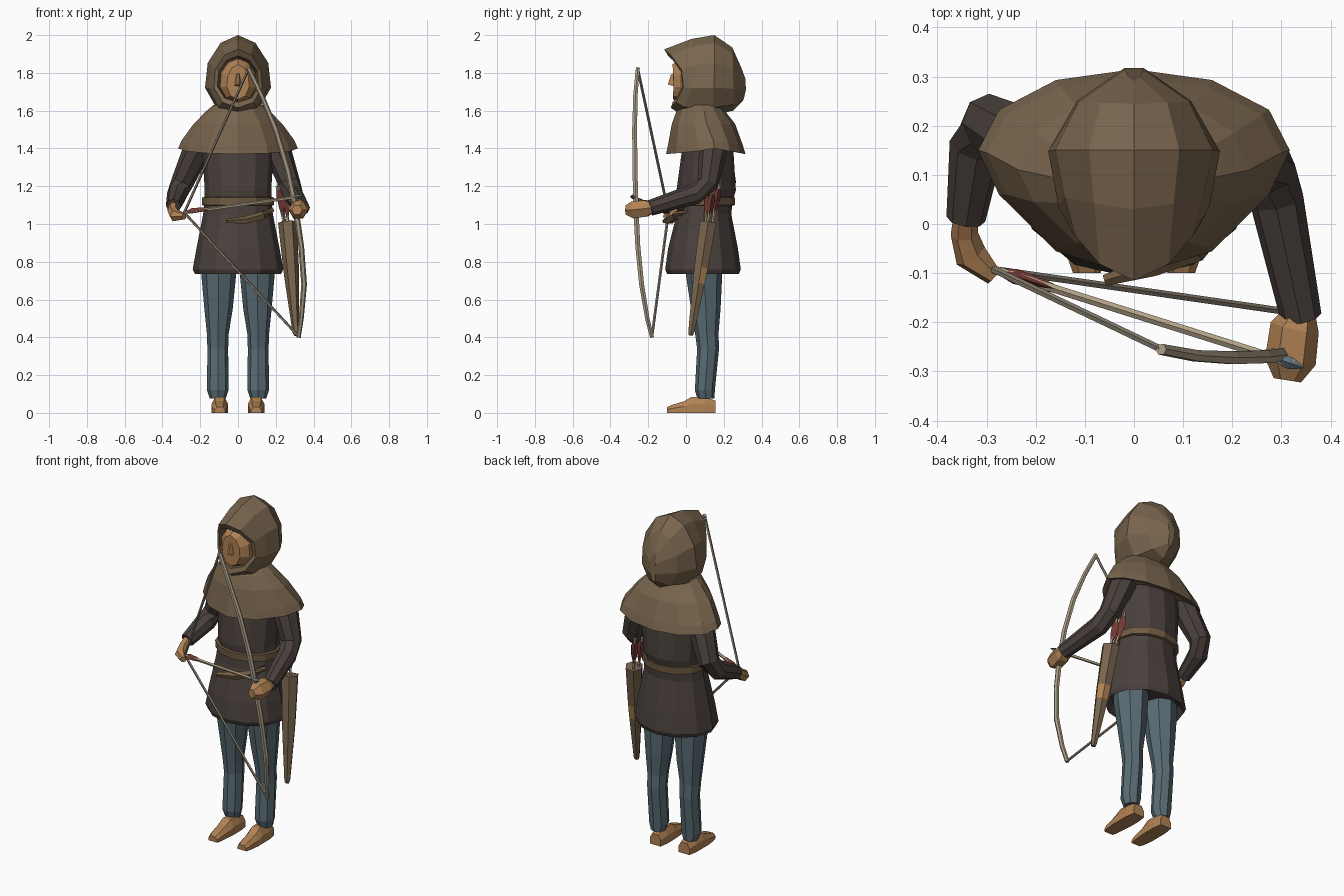
import bpy, bmesh, math
from mathutils import Vector


def material(name, r, g, b):
    m = bpy.data.materials.new(name)
    m.diffuse_color = (r, g, b, 1)
    return m


HOOD = material("brown wool", .19, .13, .075)
TUNIC = material("dark cloth", .068, .052, .046)
BLUE = material("blue trousers", .10, .15, .175)
SKIN = material("tan skin", .44, .225, .09)
LEATHER = material("belt leather", .16, .105, .055)
WOOD = material("bow wood", .41, .34, .24)
CORD = material("string cord", .27, .225, .175)
RED = material("red feather", .18, .045, .035)
STEEL = material("steel", .13, .17, .20)
SHAFT = material("pale shaft", .45, .37, .25)


def loft(name, rings, mat):
    """Skin a list of equal-length point rings and cap both ends."""
    bm = bmesh.new()
    vs = [[bm.verts.new(p) for p in r] for r in rings]
    n = len(vs[0])
    for a, b in zip(vs, vs[1:]):
        for i in range(n):
            j = (i + 1) % n
            bm.faces.new((a[i], a[j], b[j], b[i]))
    bm.faces.new(vs[0])
    bm.faces.new(vs[-1])
    bmesh.ops.recalc_face_normals(bm, faces=bm.faces)
    me = bpy.data.meshes.new(name)
    bm.to_mesh(me)
    bm.free()
    me.materials.append(mat)
    ob = bpy.data.objects.new(name, me)
    bpy.context.collection.objects.link(ob)
    return ob


def level(z, cx, cy, rx, ry, n=12):
    """Horizontal ellipse ring."""
    return [(cx + rx * math.cos(2 * math.pi * i / n),
             cy + ry * math.sin(2 * math.pi * i / n), z) for i in range(n)]


def drape(z, rx, yside, yfront, yback, dip=0, n=12):
    """Cape ring: sides swept back, front drawn to a blunt point, dipped hem."""
    out = []
    for i in range(n):
        s = math.sin(2 * math.pi * i / n)
        y = yside + (yback - yside) * s if s > 0 else yside + (yfront - yside) * abs(s) ** 1.5
        out.append((rx * math.cos(2 * math.pi * i / n), y, z - dip * abs(s)))
    return out


def upright(w, ytop, ymid, ybot, ztop, zbot, n=10, egg=.1):
    """Egg-shaped ring facing forward, with its own side profile."""
    out = []
    for i in range(n):
        a = 2 * math.pi * i / n
        t = math.cos(a)
        y = ymid + (ytop - ybot) / 2 * t + ((ytop + ybot) / 2 - ymid) * t * t
        out.append((w * math.sin(a) * (1 - egg * t), y,
                    (ztop + zbot) / 2 + (ztop - zbot) / 2 * t))
    return out


def tube(name, path, radii, mat, n=6):
    pts = [Vector(p) for p in path]
    rings = []
    for i, p in enumerate(pts):
        d = (pts[min(i + 1, len(pts) - 1)] - pts[max(i - 1, 0)]).normalized()
        ref = Vector((1, 0, 0)) if abs(d.x) < .75 else Vector((0, 0, 1))
        u = (ref - d * ref.dot(d)).normalized()
        v = d.cross(u)
        r = radii[i] if isinstance(radii, (list, tuple)) else radii
        rings.append([p + r * (u * math.cos(2 * math.pi * k / n)
                               + v * math.sin(2 * math.pi * k / n)) for k in range(n)])
    return loft(name, rings, mat)


def arrow(name, tail, tip, f0, f1, r=.008, fr=.022):
    """Shaft with a three-sided feather bundle between two fractions."""
    a, b = Vector(tail), Vector(tip)
    tube(name + "_shaft", [a, b], r, SHAFT, 5)
    tube(name + "_feathers", [a.lerp(b, f0 + (f1 - f0) * k) for k in (0, .2, .7, 1)],
         [fr * .6, fr, fr * .8, .007], RED, 3)


# Hood, from recessed opening round the rim to the back
loft("hood", [
    upright(.10, .02, .03, .02, 1.875, 1.645),
    upright(.112, -.095, -.015, -.07, 1.89, 1.645),
    upright(.13, -.115, -.01, -.08, 1.925, 1.615),
    upright(.155, .03, .05, -.03, 1.98, 1.58, egg=.14),
    upright(.176, .15, .15, .14, 2.0, 1.575, egg=.14),
    upright(.12, .245, .25, .25, 1.935, 1.60, egg=.05),
    upright(.02, .29, .318, .30, 1.83, 1.65)], HOOD)

# Face and nose
loft("face", [
    upright(.105, .06, .06, .06, 1.885, 1.64),
    upright(.097, -.03, -.025, -.03, 1.875, 1.645),
    upright(.06, -.072, -.066, -.07, 1.845, 1.66)], SKIN)
loft("nose", [
    [(-.02, -.064, 1.73), (.02, -.064, 1.73), (.008, -.064, 1.80), (-.008, -.064, 1.80)],
    [(-.006, -.096, 1.738), (.006, -.096, 1.738), (.004, -.08, 1.79), (-.004, -.08, 1.79)]], SKIN)

# Shoulder cape with turned-in hem
loft("cape", [
    drape(1.63, .13, .09, -.03, .19),
    drape(1.60, .165, .095, -.05, .205),
    drape(1.53, .235, .11, -.075, .26),
    drape(1.44, .30, .145, -.095, .30, .02),
    drape(1.40, .317, .15, -.105, .315, .03),
    drape(1.42, .25, .13, -.05, .26, .02)], HOOD)

# Tunic with flared skirt
loft("tunic", [
    level(1.48, 0, .12, .15, .10),
    level(1.40, 0, .115, .19, .135),
    level(1.18, 0, .107, .176, .157),
    level(1.11, 0, .10, .178, .145),
    level(1.05, 0, .095, .185, .145),
    level(.87, 0, .09, .22, .185),
    level(.76, 0, .09, .24, .20),
    level(.735, 0, .09, .228, .19),
    level(.78, 0, .09, .20, .16)], TUNIC)

# Belt and hanging belt tail
loft("belt", [level(1.145, 0, .10, .17, .14), level(1.14, 0, .10, .19, .16),
              level(1.10, 0, .10, .19, .158), level(1.095, 0, .10, .17, .14)], LEATHER)
tube("belt_tail", [(.18, .0, 1.075), (.13, -.055, 1.045), (.04, -.085, 1.02), (-.06, -.115, 1.015)],
     [.016, .022, .022, .012], LEATHER, 5)

# Legs and feet, mirrored
for side, s in (("left", 1), ("right", -1)):
    loft(side + "_leg", [level(z, s * cx, cy, rx, ry, 8) for z, cx, cy, rx, ry in (
        (.90, .10, .10, .09, .095), (.74, .102, .095, .093, .097),
        (.55, .103, .105, .075, .078), (.42, .107, .11, .058, .062),
        (.34, .107, .117, .055, .058), (.12, .107, .10, .057, .053),
        (.075, .107, .105, .042, .045))], BLUE)
    foot = []
    for y, w, h, x in ((.155, .036, .065, .095), (.10, .044, .085, .096), (.03, .044, .085, .096),
                       (-.01, .043, .062, .098), (-.075, .036, .042, .097), (-.10, .028, .03, .096)):
        foot.append([(s * x + k * w, y, q * h) for k, q in (
            (-1, 0), (1, 0), (1, .55), (.55, 1), (-.55, 1), (-1, .55))])
    loft(side + "_foot", foot, SKIN)

# Sleeves
tube("bow_arm", [(.15, .14, 1.47), (.205, .145, 1.40), (.272, .115, 1.215), (.29, .05, 1.16),
                 (.34, -.19, 1.085)], [.06, .075, .058, .055, .042], TUNIC, 8)
tube("draw_arm", [(-.15, .14, 1.47), (-.215, .165, 1.40), (-.295, .205, 1.22), (-.32, .16, 1.16),
                  (-.342, .01, 1.095)], [.06, .075, .06, .056, .04], TUNIC, 8)

# Hands
tube("bow_hand", [(.343, -.17, 1.088), (.327, -.21, 1.083), (.318, -.28, 1.075), (.312, -.318, 1.075)],
     [.027, .05, .052, .028], SKIN)
tube("draw_hand", [(-.343, .02, 1.10), (-.345, -.02, 1.07), (-.332, -.065, 1.045), (-.285, -.108, 1.04)],
     [.024, .028, .034, .018], SKIN)

# Bow, string and drawn arrow
tube("bow", [(.055, -.255, 1.825), (.125, -.268, 1.68), (.20, -.272, 1.50), (.265, -.27, 1.28),
             (.305, -.265, 1.08), (.335, -.255, .88), (.35, -.235, .68), (.335, -.205, .50),
             (.32, -.18, .40)], [.012, .013, .015, .015, .016, .015, .015, .013, .012], WOOD)
nock = (-.285, -.093, 1.06)
tube("upper_bowstring", [(.055, -.255, 1.82), nock], .0075, CORD, 5)
tube("lower_bowstring", [(.32, -.18, .405), nock], .0075, CORD, 5)
arrow("drawn_arrow", nock, (.325, -.285, 1.145), .03, .22, .009, .018)
tube("arrowhead", [(.30, -.277, 1.142), (.318, -.283, 1.144), (.345, -.292, 1.148)],
     [.01, .013, .002], STEEL, 4)

# Quiver with a tan patch on its rear side
top, tip = Vector((.262, .117, 1.01)), Vector((.308, .025, .41))
fr = (0, .4, .54, .97, 1)
quiver = tube("quiver", [top.lerp(tip, f) for f in fr], [.05, .042, .037, .018, .012], HOOD)
quiver.data.materials.append(SKIN)
for p in quiver.data.polygons:
    if .69 < p.center.z < .77 and p.normal.y > .3:
        p.material_index = 1

# Spare arrows in the quiver
for i, (dx, dy, dz) in enumerate(((-.02, -.024, 0), (.015, -.006, -.02), (-.012, .03, .01))):
    arrow("spare_arrow_%d" % (i + 1), (.225 + dx, .148 + dy, 1.20 + dz),
          (.265 + dx * .6, .112 + dy * .6, .95), .1, .62)
